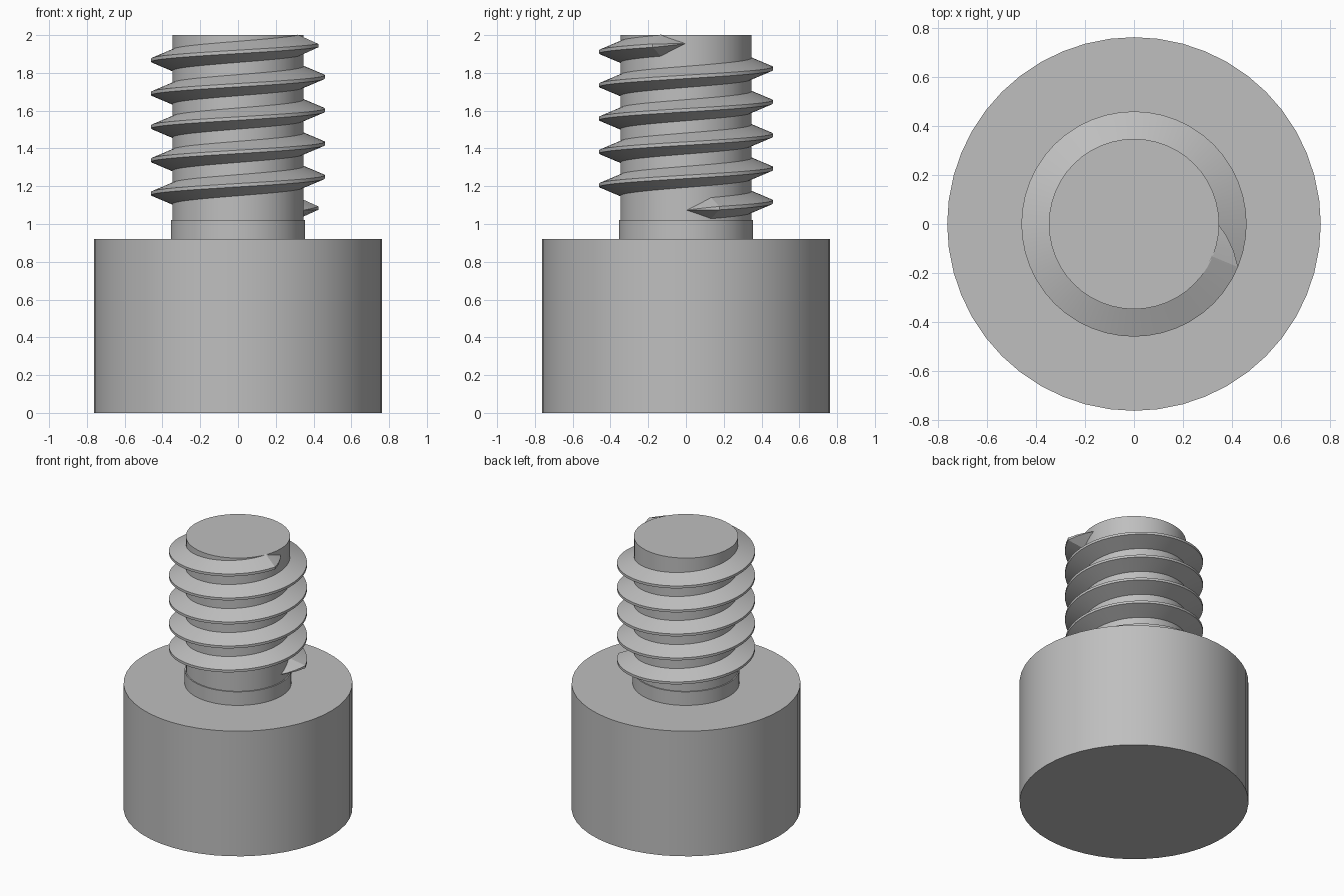
import bpy
import bmesh
from math import cos, sin, pi

cube = bpy.data.objects.get("Cube")
if cube:
    bpy.data.objects.remove(cube, do_unlink=True)

SEGMENTS = 48
HEAD_R, COLLAR_R, SHANK_R, CREST_R = 0.763, 0.356, 0.348, 0.46
HEAD_TOP, COLLAR_TOP, TOP = 0.92, 1.02, 2.0
THREAD_START, PITCH, TURNS = 1.073, 0.1765, 5

steel = bpy.data.materials.new("grey steel")
steel.use_nodes = True
grey = (0.52, 0.52, 0.52, 1)
steel.diffuse_color = grey
steel.node_tree.nodes["Principled BSDF"].inputs["Base Color"].default_value = grey


def finish(name, bm):
    bmesh.ops.recalc_face_normals(bm, faces=bm.faces)
    mesh = bpy.data.meshes.new(name)
    bm.to_mesh(mesh)
    bm.free()
    mesh.materials.append(steel)
    obj = bpy.data.objects.new(name, mesh)
    bpy.context.collection.objects.link(obj)
    return obj


def ring(bm, radius, z):
    angles = [2 * pi * i / SEGMENTS for i in range(SEGMENTS)]
    return [bm.verts.new((radius * cos(a), radius * sin(a), z)) for a in angles]


def bridge(bm, a, b):
    for i in range(len(a)):
        j = (i + 1) % len(a)
        bm.faces.new((a[i], a[j], b[j], b[i]))


# Head, collar and shank: one stepped, closed turned body
bm = bmesh.new()
profile = [(HEAD_R, 0), (HEAD_R, HEAD_TOP), (COLLAR_R, HEAD_TOP),
           (COLLAR_R, COLLAR_TOP), (SHANK_R, COLLAR_TOP), (SHANK_R, TOP)]
rings = [ring(bm, r, z) for r, z in profile]
for lower, upper in zip(rings, rings[1:]):
    bridge(bm, lower, upper)
bm.faces.new(rings[0])
bm.faces.new(rings[-1])
body = finish("bolt_body", bm)

# Helical thread: trapezoid section that tapers to a point at both ends
bm = bmesh.new()
root_r = SHANK_R - 0.005
steps = SEGMENTS * TURNS
taper = 3
sections = []
for i in range(steps + 1):
    angle = 2 * pi * i / SEGMENTS
    z = THREAD_START + PITCH * i / SEGMENTS
    grow = max(0.01, min(1, i / taper, (steps - i) / taper))
    crest = root_r + (CREST_R - root_r) * grow
    section = [(root_r, -0.058 * grow), (crest, -0.009 * grow),
               (crest, 0.009 * grow), (root_r, 0.058 * grow)]
    sections.append([bm.verts.new((r * cos(angle), r * sin(angle), z + dz))
                     for r, dz in section])
for a, b in zip(sections, sections[1:]):
    bridge(bm, a, b)
bm.faces.new(sections[0])
bm.faces.new(sections[-1])
thread = finish("screw_thread", bm)

# Soft shading around the turned surfaces, crisp at the rims
for obj in (body, thread):
    bpy.ops.object.select_all(action="DESELECT")
    obj.select_set(True)
    bpy.context.view_layer.objects.active = obj
    bpy.ops.object.shade_smooth_by_angle(angle=pi / 9)
